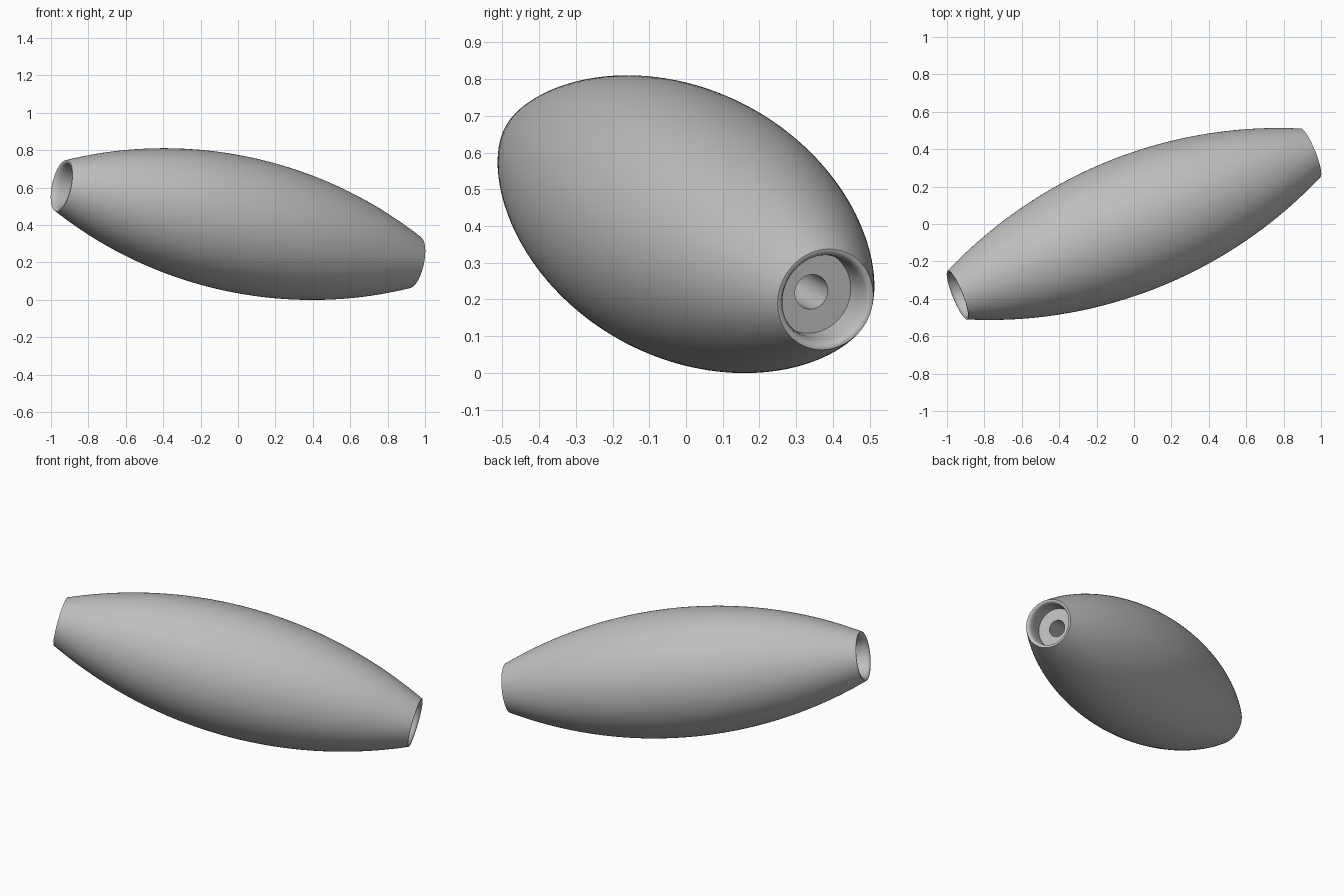
import bpy
import bmesh
from math import sqrt, tau, radians
from mathutils import Vector

if "Cube" in bpy.data.objects:
    bpy.data.objects.remove(bpy.data.objects["Cube"], do_unlink=True)

AXIS = Vector((0.943, 0.38, -0.205))   # centre to one end
CENTRE = Vector((0, 0, 0.405))
HALF = AXIS.length
MID_R, END_R, HOLE_R = 0.363, 0.14, 0.048
RECESS = 0.105
SEGMENTS = 128
STEPS = 48


def barrel_radius(t):
    """Radius of the bulging outer wall, a circular arc along the axis."""
    sag = MID_R - END_R
    rho = (HALF ** 2 + sag ** 2) / (2 * sag)
    return sqrt(rho ** 2 - t ** 2) - rho + MID_R


# Half section of one end: rounded lip, recess wall, floor, central hole
end = [(0.134, 0), (0.127, 0.003), (0.122, 0.011), (0.118, 0.025),
       (0.115, 0.045), (0.115, RECESS), (HOLE_R, RECESS)]
outer = [(barrel_radius(t), t) for t in
         (HALF * (2 * i / STEPS - 1) for i in range(STEPS + 1))]
profile = outer + [(r, HALF - d) for r, d in end]
profile += [(r, d - HALF) for r, d in reversed(end)]

# Revolve the closed section around the axis
bm = bmesh.new()
verts = [bm.verts.new((r, 0, z)) for r, z in profile]
edges = [bm.edges.new((a, b)) for a, b in zip(verts, verts[1:] + verts[:1])]
bmesh.ops.spin(bm, geom=verts + edges, cent=(0, 0, 0), axis=(0, 0, 1),
               angle=tau, steps=SEGMENTS, use_merge=False)
bmesh.ops.remove_doubles(bm, verts=bm.verts, dist=0.0001)
bmesh.ops.recalc_face_normals(bm, faces=bm.faces)
mesh = bpy.data.meshes.new("barrel_bead")
bm.to_mesh(mesh)
bm.free()

# Single grey material
grey = bpy.data.materials.new("grey")
grey.use_nodes = True
colour = (0.52, 0.52, 0.52, 1)
grey.diffuse_color = colour
grey.node_tree.nodes["Principled BSDF"].inputs["Base Color"].default_value = colour
mesh.materials.append(grey)

# Tilt into place
bead = bpy.data.objects.new("barrel_bead", mesh)
bpy.context.collection.objects.link(bead)
bead.rotation_euler = AXIS.to_track_quat("Z", "Y").to_euler()
bead.location = CENTRE
bpy.ops.object.select_all(action="DESELECT")
bead.select_set(True)
bpy.context.view_layer.objects.active = bead
bpy.ops.object.shade_smooth_by_angle(angle=radians(35))
